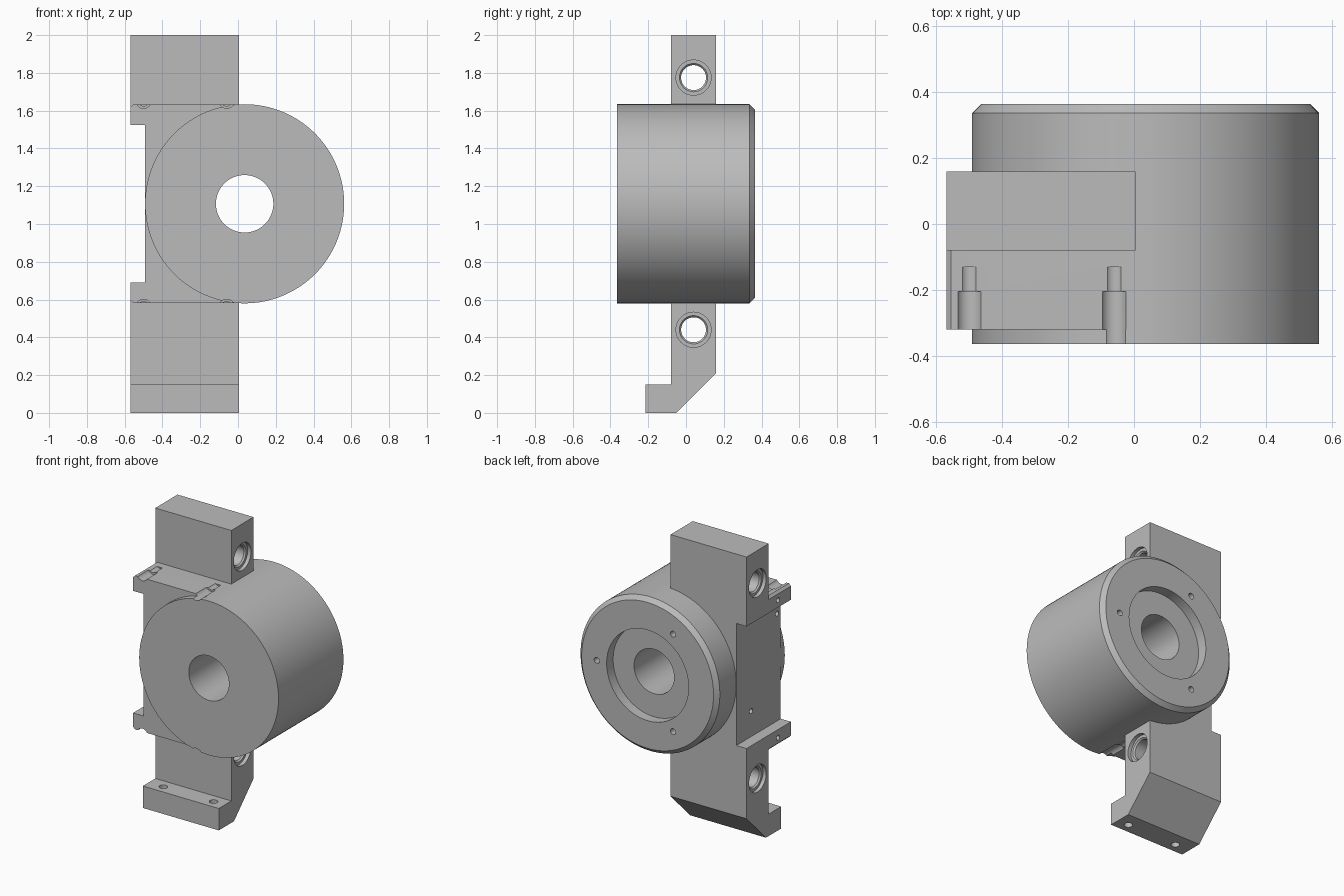
import bpy, bmesh, math
from mathutils import Vector

cube = bpy.data.objects.get("Cube")
if cube:
    bpy.data.objects.remove(cube, do_unlink=True)

CX, CZ, R = 0.035, 1.107, 0.527      # axis and radius of the round housing
LEFT, RIGHT = -0.57, 0.005           # sides of the mounting bar

steel = bpy.data.materials.new("machined_grey")
steel.use_nodes = True
GREY = (0.5, 0.5, 0.5, 1)
steel.diffuse_color = GREY
steel.node_tree.nodes["Principled BSDF"].inputs["Base Color"].default_value = GREY


def finish(name, bm):
    bmesh.ops.recalc_face_normals(bm, faces=bm.faces)
    mesh = bpy.data.meshes.new(name)
    bm.to_mesh(mesh)
    bm.free()
    mesh.materials.append(steel)
    obj = bpy.data.objects.new(name, mesh)
    bpy.context.collection.objects.link(obj)
    return obj


def place(axis, u, v, w):
    """Point with w along the axis, u and v across it."""
    return Vector({"x": (w, u, v), "y": (u, w, v), "z": (u, v, w)}[axis])


def turned(name, axis, cu, cv, profile, sides=32):
    """Solid of revolution from (radius, position along axis) pairs."""
    bm = bmesh.new()
    rings = []
    for r, w in profile:
        angles = [2 * math.pi * i / sides for i in range(sides)]
        rings.append([bm.verts.new(place(axis, cu + r * math.cos(a), cv + r * math.sin(a), w))
                      for a in angles])
    for a, b in zip(rings, rings[1:]):
        for i in range(sides):
            j = (i + 1) % sides
            bm.faces.new((a[i], a[j], b[j], b[i]))
    bm.faces.new(rings[0])
    bm.faces.new(rings[-1])
    return finish(name, bm)


def prism(name, axis, outline, start, end):
    """Outline extruded along an axis."""
    bm = bmesh.new()
    face = bm.faces.new([bm.verts.new(place(axis, u, v, start)) for u, v in outline])
    out = bmesh.ops.extrude_face_region(bm, geom=[face])
    moved = [g for g in out["geom"] if isinstance(g, bmesh.types.BMVert)]
    bmesh.ops.translate(bm, verts=moved, vec=place(axis, 0, 0, end - start))
    return finish(name, bm)


def combine(target, other, operation):
    mod = target.modifiers.new("cut", "BOOLEAN")
    mod.operation, mod.solver, mod.object = operation, "EXACT", other
    bpy.context.view_layer.objects.active = target
    bpy.ops.object.modifier_apply(modifier=mod.name)
    bpy.data.objects.remove(other, do_unlink=True)


# Round housing with a chamfered back rim
body = turned("housing_with_bracket", "y", CX, CZ,
              [(R, -0.365), (R, 0.337), (R - 0.028, 0.365)], 128)

# Upright mounting bar with a forward foot and sloped heel
bar = prism("mounting_bar", "x",
            [(-0.08, 2), (0.16, 2), (0.16, 0.21), (-0.05, 0),
             (-0.215, 0), (-0.215, 0.15), (-0.08, 0.15)], LEFT, RIGHT)

# Side block beside the housing, with small corner chamfers
top, low, c = CZ + R - 0.001, CZ - R + 0.001, 0.015
block = prism("side_block", "y",
              [(LEFT, low + c), (LEFT + c, low), (RIGHT, low),
               (RIGHT, top), (LEFT + c, top), (LEFT, top - c)], -0.32, 0.02)
for part in (bar, block):
    combine(body, part, "UNION")

cutters = []

# Side recess between the upper and lower tabs
cutters.append(prism("side_recess", "y",
                     [(-0.7, 0.69), (-0.493, 0.69), (-0.493, 1.525), (-0.7, 1.525)], -0.5, 0.5))

# Central bore with a wide pocket at the back
cutters.append(turned("bore", "y", CX, CZ,
                      [(0.152, -0.5), (0.152, 0.295), (0.31, 0.295), (0.31, 0.5)], 96))

# Three screw holes on the back face
for k in range(3):
    a = math.radians(120 * k)
    cutters.append(turned("back_screw_hole", "y", CX + 0.385 * math.cos(a),
                          CZ + 0.385 * math.sin(a), [(0.02, 0.25), (0.02, 0.5)], 20))

# Countersunk cross holes through the bar
for z in (1.775, 0.44):
    half = [(0.093, 0.1), (0.093, -0.025), (0.075, -0.025), (0.066, -0.035)]
    left = [(r, LEFT - w) for r, w in half]
    right = [(r, RIGHT + w) for r, w in reversed(half)]
    cutters.append(turned("cross_hole", "x", 0.04, z, left + right, 48))

# Stepped screw grooves on the top and bottom of the side block
for x in (-0.5, -0.06):
    for z in (top + 0.02, low - 0.02):
        cutters.append(turned("screw_groove", "y", x, z,
                              [(0.0406, -0.4), (0.0406, -0.205), (0.0287, -0.205), (0.0287, -0.13)]))

# Small pin holes on the side tabs and the recess
for y, z in ((-0.18, 1.575), (-0.18, 0.635), (-0.28, 1.425), (0.0, 0.865)):
    cutters.append(turned("pin_hole", "x", y, z, [(0.017, -0.7), (0.017, -0.42)], 20))

# Vertical screw holes in the foot
for x in (-0.46, -0.08):
    cutters.append(turned("foot_hole", "z", x, -0.15, [(0.027, -0.1), (0.027, 0.3)], 24))

for cutter in cutters:
    combine(body, cutter, "DIFFERENCE")

bpy.ops.object.select_all(action="DESELECT")
body.select_set(True)
bpy.context.view_layer.objects.active = body
bpy.ops.object.shade_smooth_by_angle(angle=math.radians(25))
